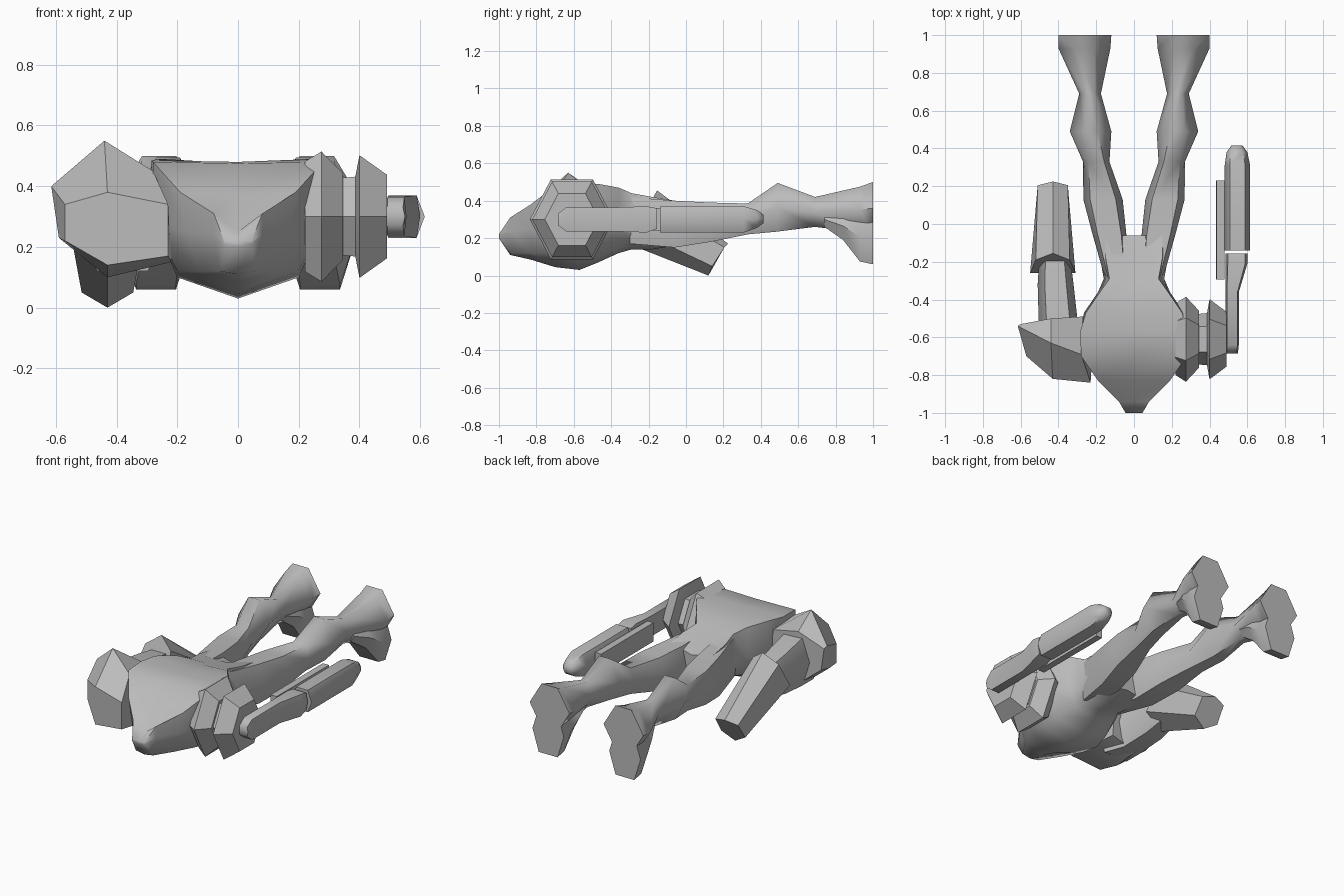
import bpy, bmesh, math

old = bpy.data.objects.get("Cube")
if old:
    bpy.data.objects.remove(old, do_unlink=True)

grey = bpy.data.materials.new("plain grey")
grey.use_nodes = True
grey.diffuse_color = (0.5, 0.5, 0.5, 1)
grey.node_tree.nodes["Principled BSDF"].inputs["Base Color"].default_value = (0.5, 0.5, 0.5, 1)


def loft(name, rings, mirror=False, angle=60):
    """Skin a list of equal rings of points and close both ends."""
    bm = bmesh.new()
    loops = [[bm.verts.new(p) for p in ring] for ring in rings]
    count = len(loops[0])
    for a, b in zip(loops, loops[1:]):
        for i in range(count):
            j = (i + 1) % count
            bm.faces.new((a[i], a[j], b[j], b[i]))
    bm.faces.new(loops[0])
    bm.faces.new(loops[-1])
    bmesh.ops.recalc_face_normals(bm, faces=bm.faces)
    mesh = bpy.data.meshes.new(name)
    bm.to_mesh(mesh)
    bm.free()
    mesh.materials.append(grey)
    obj = bpy.data.objects.new(name, mesh)
    bpy.context.collection.objects.link(obj)
    if mirror:
        obj.modifiers.new("mirror", "MIRROR")
    bpy.ops.object.select_all(action="DESELECT")
    obj.select_set(True)
    bpy.context.view_layer.objects.active = obj
    bpy.ops.object.shade_smooth_by_angle(angle=math.radians(angle))
    return obj


def limb_ring(y, x_in, x_out, bottom, top, flat=0.6, side=0.5):
    """Hexagonal section across y; flat is the relative width of its top."""
    xc, half = (x_in + x_out) / 2, (x_out - x_in) / 2
    section = [(-flat, 1), (flat, 1), (1, side), (flat, 0), (-flat, 0), (-1, side)]
    return [(xc + half * u, y, bottom + (top - bottom) * v) for u, v in section]


def limb(name, sections, mirror=False, angle=60):
    return loft(name, [limb_ring(*s) for s in sections], mirror, angle)


def symmetric_ring(centre, points):
    """Half a section, from top to bottom point, reflected about x = centre."""
    right = [(centre + x, y, z) for x, y, z in points]
    left = [(centre - x, y, z) for x, y, z in reversed(points[1:-1])]
    return right + left


def body_ring(y, top, shoulder, flank, belly, bottom):
    half = [(0, top), shoulder, flank, belly, (0, bottom)]
    return symmetric_ring(0, [(x, y, z) for x, z in half])


def disc(name, sections, centre=(-0.61, 0.3)):
    """Hexagonal disc stacked along x from (x, radius) pairs."""
    rings = []
    for x, radius in sections:
        turns = [i * math.pi / 3 for i in range(6)]
        rings.append([(x, centre[0] + radius * math.cos(t),
                       centre[1] + 1.1 * radius * math.sin(t)) for t in turns])
    return loft(name, rings, angle=30)


# Torso from the neck stump to the hips, lying face down
loft("torso", [
    body_ring(-1, .22, (.045, .22), (.045, .21), (.04, .2), .2),
    body_ring(-.94, .25, (.08, .31), (.08, .24), (.06, .12), .11),
    body_ring(-.83, .37, (.19, .38), (.17, .25), (.13, .12), .085),
    body_ring(-.7, .475, (.28, .48), (.28, .28), (.2, .12), .045),
    body_ring(-.57, .48, (.285, .485), (.28, .28), (.2, .1), .03),
    body_ring(-.47, .475, (.255, .49), (.265, .28), (.18, .12), .07),
    body_ring(-.36, .46, (.18, .47), (.19, .28), (.15, .16), .12),
    body_ring(-.29, .44, (.13, .44), (.16, .28), (.12, .17), .14),
    body_ring(-.18, .41, (.15, .42), (.18, .28), (.12, .16), .14),
    body_ring(-.06, .36, (.15, .4), (.2, .28), (.12, .16), .18),
], angle=60)

# Legs, mirrored, with a bulging calf and ridged, flared heel
limb("legs", [
    (-.3, .03, .15, .17, .42, .7),
    (-.06, .04, .218, .15, .4, .7),
    (.13, .06, .268, .18, .39, .65),
    (.33, .13, .27, .22, .385, .6),
    (.49, .12, .34, .235, .495, .35),
    (.69, .175, .29, .26, .42, .4),
    (.93, .125, .4, .23, .475, .4),
    (1, .12, .4, .22, .5, .4),
], mirror=True)

# Toes pointing down from the flat soles
limb("toes", [
    (.74, .18, .3, .26, .34),
    (.84, .16, .35, .19, .34),
    (.93, .16, .38, .075, .34),
    (1, .16, .38, .06, .34),
], mirror=True, angle=40)

# Angular pad over the right shoulder: front plate, crest, rear rim
loft("right_shoulder_pad", [
    [(-.57, -.7, .34), (-.43, -.82, .38), (-.23, -.84, .34),
     (-.23, -.84, .17), (-.43, -.82, .14), (-.57, -.7, .22)],
    [(-.615, -.54, .4), (-.44, -.63, .55), (-.28, -.69, .45),
     (-.22, -.69, .15), (-.43, -.66, .1), (-.59, -.6, .23)],
    [(-.6, -.53, .38), (-.44, -.5, .46), (-.27, -.49, .43),
     (-.25, -.49, .16), (-.43, -.5, .12), (-.58, -.53, .24)],
], angle=30)

# Right arm hanging towards the floor
limb("right_upper_arm", [
    (-.62, -.52, -.24, .12, .43),
    (-.5, -.505, -.3, .12, .42),
    (-.32, -.51, -.32, .14, .39),
    (-.16, -.5, -.34, .18, .36),
])
loft("right_forearm", [
    symmetric_ring(-.43, [(0, -.155, .455), (.09, -.19, .39), (.12, -.26, .24), (0, -.26, .15)]),
    symmetric_ring(-.43, [(0, .225, .17), (.08, .205, .15), (.085, .14, .05), (0, .12, 0)]),
], angle=50)

# Left shoulder discs and the sleeve between them
disc("left_shoulder_inner_disc", [(.22, .19), (.275, .225), (.345, .15)])
disc("left_shoulder_sleeve", [(.3, .13), (.41, .14)])
disc("left_shoulder_outer_disc", [(.385, .13), (.4, .212), (.49, .145)])

# Left arm stretched straight along the body
limb("left_upper_arm", [
    (-.685, .485, .55, .27, .33, .8),
    (-.64, .485, .555, .235, .365, .8),
    (-.36, .485, .555, .235, .365, .8),
    (-.21, .485, .6, .23, .37, .8),
    (-.155, .485, .6, .25, .36, .8),
])
limb("left_forearm", [
    (-.14, .48, .615, .23, .37),
    (.31, .48, .615, .23, .37),
    (.38, .49, .6, .255, .35),
    (.415, .515, .575, .28, .325),
])
limb("left_forearm_plate", [
    (-.295, .435, .48, .24, .36, .95),
    (.23, .435, .48, .24, .36, .95),
])
